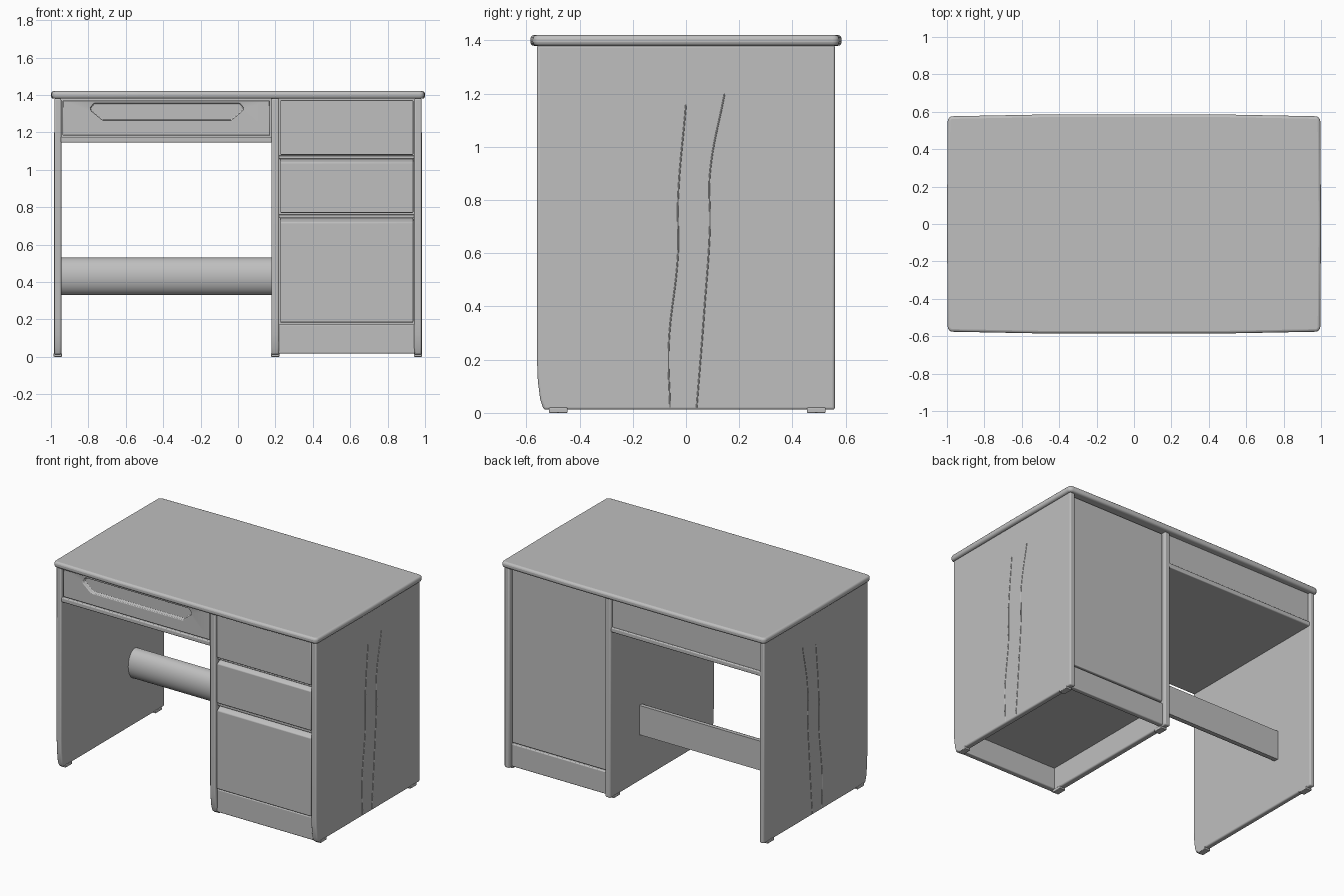
import bpy, bmesh, math
from mathutils import Vector

if "Cube" in bpy.data.objects:
    bpy.data.objects.remove(bpy.data.objects["Cube"], do_unlink=True)

wood = bpy.data.materials.new("grey wood")
wood.use_nodes = True
colour = (0.52, 0.52, 0.52, 1)
wood.diffuse_color = colour
wood.node_tree.nodes["Principled BSDF"].inputs["Base Color"].default_value = colour


def finish(ob):
    ob.data.materials.append(wood)
    bpy.ops.object.select_all(action="DESELECT")
    bpy.context.view_layer.objects.active = ob
    ob.select_set(True)
    bpy.ops.object.shade_smooth_by_angle(angle=math.radians(40))


def prism(name, pts, axis, lo, hi, bevel=0.006):
    """Extrude a flat outline along an axis, with softened edges."""
    place = {"x": lambda p, d: (d, p[0], p[1]),
             "y": lambda p, d: (p[0], d, p[1]),
             "z": lambda p, d: (p[0], p[1], d)}[axis]
    bm = bmesh.new()
    face = bm.faces.new([bm.verts.new(place(p, lo)) for p in pts])
    ext = bmesh.ops.extrude_face_region(bm, geom=[face])
    moved = [g for g in ext["geom"] if isinstance(g, bmesh.types.BMVert)]
    shift = Vector(place((0, 0), hi - lo))
    bmesh.ops.translate(bm, verts=moved, vec=shift)
    bmesh.ops.recalc_face_normals(bm, faces=bm.faces)
    mesh = bpy.data.meshes.new(name)
    bm.to_mesh(mesh)
    bm.free()
    ob = bpy.data.objects.new(name, mesh)
    bpy.context.collection.objects.link(ob)
    finish(ob)
    if bevel:
        mod = ob.modifiers.new("soft edges", "BEVEL")
        mod.width, mod.segments = bevel, 3
        mod.limit_method, mod.angle_limit = "ANGLE", math.radians(35)
    return ob


def box(name, x, y, z, bevel=0.006):
    outline = [(x[0], y[0]), (x[1], y[0]), (x[1], y[1]), (x[0], y[1])]
    return prism(name, outline, "z", z[0], z[1], bevel)


# Slightly bowed desktop with rounded corners
half = []
for cx, cy, start in ((0.97, 0.55, 0), (-0.97, 0.55, 90)):
    for i in range(5):
        a = math.radians(start + i * 22.5)
        half.append((cx + 0.026 * math.cos(a), cy + 0.026 * math.sin(a)))
    if start == 0:
        half += [(0.5, 0.585), (-0.5, 0.585)]
outline = half + [(-1.0, 0.0)] + [(-x, -y) for x, y in half] + [(1.0, 0.0)]
prism("desktop", outline, "z", 1.38, 1.42, 0.014)

# Upright panels, with the lower front corner eased back
side = [(-0.56, 1.382), (0.56, 1.382), (0.56, 0.012), (-0.535, 0.012),
        (-0.548, 0.05), (-0.557, 0.12), (-0.56, 0.2)]
panels = {"left_panel": (-0.982, -0.945), "middle_panel": (0.178, 0.22),
          "right_panel": (0.942, 0.982)}
for name, (x0, x1) in panels.items():
    prism(name, side, "x", x0, x1, 0.009)
    for end, y in (("front", -0.48), ("back", 0.49)):
        cx = (x0 + x1) / 2
        box(f"{name}_{end}_foot", (cx - 0.022, cx + 0.022),
            (y - 0.035, y + 0.035), (0, 0.02), 0.004)

# Shallow drawer over the knee space
knee = (-0.95, 0.182)
box("knee_drawer_floor", knee, (-0.553, 0.553), (1.145, 1.176))
box("back_apron", knee, (0.505, 0.54), (1.17, 1.382))
drawer = box("knee_drawer_front", (-0.938, 0.172), (-0.548, -0.5), (1.182, 1.37), 0)
slot = [(-0.77, 1.355), (0.01, 1.355), (0.03, 1.33), (0.025, 1.315), (-0.035, 1.265),
        (-0.725, 1.265), (-0.785, 1.315), (-0.79, 1.33)]
cutter = prism("slot_cutter", slot, "y", -0.7, -0.525, 0)
cutter.hide_render = True
cut = drawer.modifiers.new("handle slot", "BOOLEAN")
cut.operation, cut.solver, cut.object = "DIFFERENCE", "EXACT", cutter
bpy.context.view_layer.objects.active = drawer
bpy.ops.object.modifier_apply(modifier=cut.name)
bpy.data.objects.remove(cutter, do_unlink=True)
soft = drawer.modifiers.new("soft edges", "BEVEL")
soft.width, soft.segments, soft.limit_method = 0.005, 2, "ANGLE"

# Foot bar with a rounded front and a flat back
bar = [(0.25, 0.33), (0.25, 0.53)]
for i in range(17):
    a = math.pi * i / 16
    bar.append((0.235 - 0.07 * math.sin(a), 0.43 + 0.1 * math.cos(a)))
prism("foot_bar", bar, "x", -0.95, 0.182, 0)

# Pedestal carcass: core, rails, back and the open base
bay = (0.215, 0.947)
box("pedestal_core", bay, (-0.5, 0.51), (0.165, 1.382), 0)
box("pedestal_back", (0.224, 0.938), (0.49, 0.537), (0.182, 1.372))
box("front_plinth", bay, (-0.538, -0.5), (0.018, 0.174))
box("back_plinth", bay, (0.5, 0.535), (0.018, 0.172))
for i, z in enumerate((1.068, 0.752)):
    box(f"drawer_rail_{i + 1}", bay, (-0.53, -0.49), (z - 0.01, z + 0.008), 0.003)

# Pedestal drawer fronts, the lower two with sloping finger grips
for name, z0, z1, slope in (("top", 1.08, 1.372, 0), ("middle", 0.77, 1.06, 0.022),
                            ("bottom", 0.184, 0.742, 0.024)):
    front = [(-0.552, z0), (-0.49, z0), (-0.49, z1)]
    if slope:
        front += [(-0.515, z1), (-0.552, z1 - slope)]
    else:
        front += [(-0.552, z1)]
    prism(f"{name}_drawer_front", front, "x", 0.226, 0.937, 0.005)

# Fine grain ridges on the outer panels
grains = ([(0.0, 1.16), (-0.03, 0.8), (-0.03, 0.6), (-0.065, 0.25), (-0.06, 0.02)],
          [(0.145, 1.2), (0.09, 0.9), (0.09, 0.7), (0.07, 0.4), (0.04, 0.02)])
for label, x in (("right", 0.982), ("left", -0.982)):
    for i, path in enumerate(grains):
        data = bpy.data.curves.new(f"{label}_grain_{i + 1}", "CURVE")
        data.dimensions, data.bevel_depth, data.bevel_resolution = "3D", 0.003, 1
        spline = data.splines.new("BEZIER")
        spline.bezier_points.add(len(path) - 1)
        for point, (y, z) in zip(spline.bezier_points, path):
            point.co = (x, y, z)
            point.handle_left_type = point.handle_right_type = "AUTO"
        data.materials.append(wood)
        bpy.context.collection.objects.link(bpy.data.objects.new(data.name, data))
